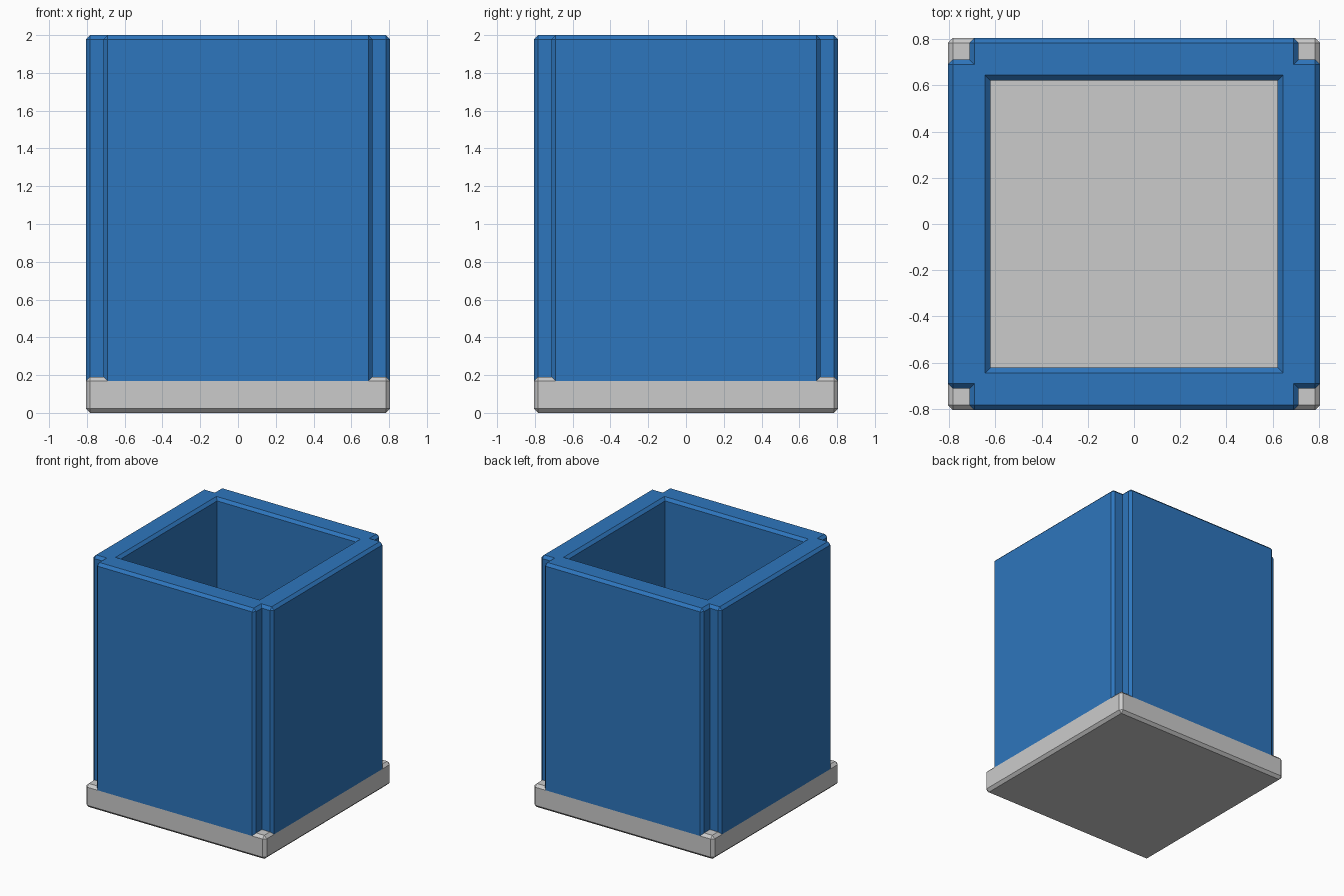
import bpy
import bmesh

if "Cube" in bpy.data.objects:
    bpy.data.objects.remove(bpy.data.objects["Cube"])

A = 0.806      # outer half width
N = 0.712      # half width at the corner notches
I = 0.622      # half width of the opening
C = 0.022      # chamfer size
BASE_H = 0.19
TOP = 2.0


def finish(bm, name, keep_bottom_sharp, material=None):
    """Chamfer the convex edges and make an object."""
    bmesh.ops.recalc_face_normals(bm, faces=bm.faces)
    low = min(v.co.z for v in bm.verts)
    edges = []
    for e in bm.edges:
        on_bottom = all(abs(v.co.z - low) < 1e-5 for v in e.verts)
        if e.calc_face_angle_signed(0) > 0.1 and not (keep_bottom_sharp and on_bottom):
            edges.append(e)
    bmesh.ops.bevel(bm, geom=edges, offset=C, offset_type='OFFSET',
                    segments=1, profile=0.5, affect='EDGES')
    mesh = bpy.data.meshes.new(name)
    bm.to_mesh(mesh)
    bm.free()
    obj = bpy.data.objects.new(name, mesh)
    bpy.context.collection.objects.link(obj)
    if material:
        mesh.materials.append(material)


# Base slab
bm = bmesh.new()
bmesh.ops.create_cube(bm, size=1)
for v in bm.verts:
    v.co = (v.co.x * 2 * A, v.co.y * 2 * A, (v.co.z + 0.5) * BASE_H)
finish(bm, "base_slab", False)

# Hollow body with notched corners, seated on the slab's chamfer
blue = bpy.data.materials.new("blue_paint")
blue.diffuse_color = (0.027, 0.18, 0.51, 1)
blue.use_nodes = True
blue.node_tree.nodes["Principled BSDF"].inputs["Base Color"].default_value = blue.diffuse_color

bm = bmesh.new()
levels = []
for z in (BASE_H - C, TOP):
    corners = []
    for k in range(4):
        pts = [(A, N), (N, N), (N, A), (I, I)]
        for _ in range(k):
            pts = [(-y, x) for x, y in pts]
        corners.append([bm.verts.new((x, y, z)) for x, y in pts])
    levels.append(corners)

low, high = levels
for k in range(4):
    j = (k + 1) % 4
    # End faces of one wall
    for c in levels:
        bm.faces.new((c[k][1], c[k][2], c[j][0], c[j][1], c[j][3], c[k][3]))
    # Notch sides, outer wall and inner wall
    for (a, p), (b, q) in (((k, 0), (k, 1)), ((k, 1), (k, 2)),
                           ((k, 2), (j, 0)), ((k, 3), (j, 3))):
        bm.faces.new((low[a][p], low[b][q], high[b][q], high[a][p]))
finish(bm, "hollow_body", True, blue)
